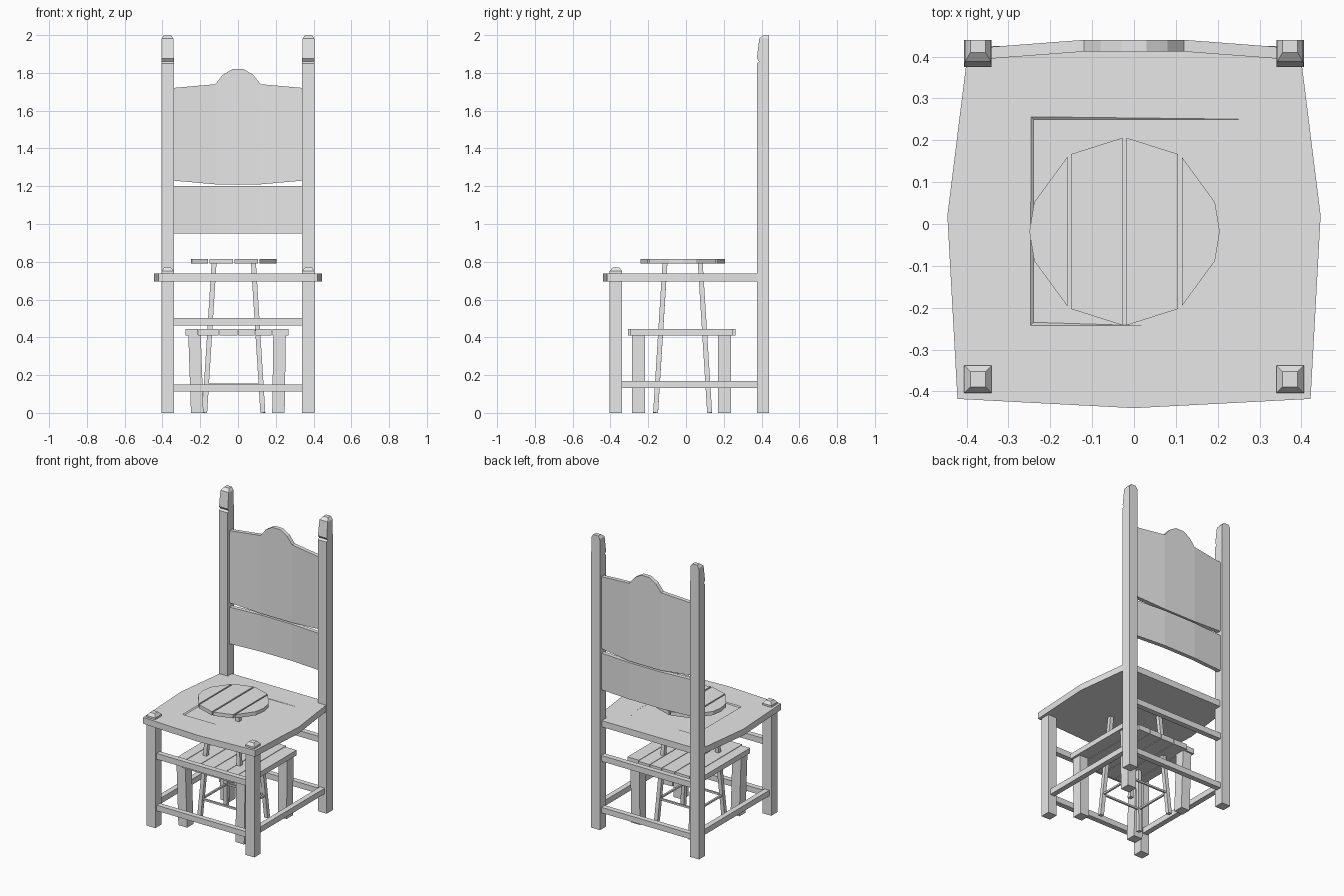
import bpy, bmesh
from mathutils import Vector

if "Cube" in bpy.data.objects:
    bpy.data.objects.remove(bpy.data.objects["Cube"], do_unlink=True)

grey = bpy.data.materials.new("plain grey wood")
grey.use_nodes = True
grey.diffuse_color = (0.8, 0.8, 0.8, 1)
grey.node_tree.nodes["Principled BSDF"].inputs["Base Color"].default_value = (0.8, 0.8, 0.8, 1)


def skin(name, rings):
    """Closed solid through a row of matching loops."""
    bm = bmesh.new()
    loops = [[bm.verts.new(p) for p in ring] for ring in rings]
    n = len(loops[0])
    for a, b in zip(loops, loops[1:]):
        for i in range(n):
            j = (i + 1) % n
            bm.faces.new((a[i], a[j], b[j], b[i]))
    bm.faces.new(loops[0])
    bm.faces.new(loops[-1])
    bmesh.ops.recalc_face_normals(bm, faces=bm.faces)
    mesh = bpy.data.meshes.new(name)
    bm.to_mesh(mesh)
    bm.free()
    mesh.materials.append(grey)
    obj = bpy.data.objects.new(name, mesh)
    bpy.context.collection.objects.link(obj)
    return obj


def rect(x0, x1, y0, y1, z):
    return [(x0, y0, z), (x1, y0, z), (x1, y1, z), (x0, y1, z)]


def box(name, x0, x1, y0, y1, z0, z1):
    return skin(name, [rect(x0, x1, y0, y1, z) for z in (z0, z1)])


def prism(name, outline, z0, z1):
    return skin(name, [[(x, y, z) for x, y in outline] for z in (z0, z1)])


def rod(name, a, b, r):
    """Square rod between two points."""
    a, b = Vector(a), Vector(b)
    d = (b - a).normalized()
    u = d.cross(Vector((0, 1, 0) if abs(d.y) < 0.7 else (1, 0, 0))).normalized() * r
    v = d.cross(u).normalized() * r
    return skin(name, [[p + u + v, p - u + v, p - u - v, p + u - v] for p in (a, b)])


SIDES = (("left", 1), ("right", -1))

# Chair legs and tall notched back posts
for side, s in SIDES:
    c = s * 0.373
    skin(side + "_front_leg", [
        rect(c - w, c + w, -0.371 - w, -0.371 + w, z)
        for w, z in ((0.033, 0), (0.033, 0.75), (0.018, 0.77))])
    skin(side + "_back_post", [
        rect(c - w, c + w, y, 0.44, z)
        for w, y, z in ((0.033, 0.375, 0), (0.033, 0.375, 1.85), (0.033, 0.388, 1.86),
                        (0.033, 0.375, 1.876), (0.031, 0.388, 1.982), (0.018, 0.41, 2.0))])
    box(side + "_stretcher", c - 0.018, c + 0.018, -0.345, 0.38, 0.132, 0.17)

# Front and back stretchers
for end, y in (("front", -0.371), ("back", 0.407)):
    box(end + "_lower_stretcher", -0.345, 0.345, y - 0.018, y + 0.018, 0.112, 0.15)
    box(end + "_upper_stretcher", -0.345, 0.345, y - 0.018, y + 0.018, 0.463, 0.503)

# Seat with a shallow dished centre
seat = prism("seat", [(-0.422, -0.418), (0, -0.44), (0.422, -0.418), (0.446, 0.02),
                      (0.4, 0.39), (0.34, 0.42), (-0.34, 0.42), (-0.4, 0.39),
                      (-0.446, 0.02)], 0.695, 0.738)
cutter = skin("seat_dish_cutter", [
    [(-0.24, -0.235, 0.731), (0.25, -0.25, 0.7375), (0.25, 0.25, 0.7375), (-0.24, 0.25, 0.733)],
    [(-0.255, -0.25, 0.745), (0.25, -0.25, 0.745), (0.25, 0.268, 0.745), (-0.255, 0.265, 0.745)]])
cutter.hide_render = True
cutter.hide_viewport = True
dish = seat.modifiers.new("dish", 'BOOLEAN')
dish.operation = 'DIFFERENCE'
dish.object = cutter


# Back panels, bowed backwards in the middle
def back_panel(name, half):
    stations = [(-x, b, t) for x, b, t in half] + [(x, b, t) for x, b, t in reversed(half)]
    rings = []
    for x, b, t in stations:
        y = 0.412 if abs(x) < 0.2 else 0.395
        rings.append([(x, y, b), (x, y + 0.028, b), (x, y + 0.028, t), (x, y, t)])
    skin(name, rings)


back_panel("crest_panel", [(0.345, 1.23, 1.72), (0.12, 1.21, 1.74),
                           (0.08, 1.21, 1.79), (0.03, 1.21, 1.82)])
back_panel("lower_back_panel", [(0.345, 0.95, 1.2), (0.12, 0.95, 1.2)])

# Small plank table underneath
edges = (-0.28, -0.21, -0.1, 0, 0.09, 0.18, 0.27)
for i, (a, b) in enumerate(zip(edges, edges[1:])):
    trim = 0.015 if i in (0, 5) else 0
    box("table_plank_%d" % (i + 1), a + 0.002, b - 0.002,
        -0.308 + trim, 0.262 - trim, 0.41, 0.445)
for side, s in SIDES:
    for end, y in (("front", -0.252), ("back", 0.203)):
        top, foot = -0.005 + s * 0.225, -0.001 + s * 0.215
        skin("table_%s_%s_leg" % (end, side), [
            rect(x - 0.033, x + 0.033, y - 0.034, y + 0.034, z)
            for x, z in ((foot, 0), (top, 0.412))])

# Tall round stool: four planks, splayed legs and thin rungs
CX, CY = -0.0225, -0.018
for side, s in SIDES:
    for part, half in (("inner", [(0.005, 0.224), (0.128, 0.185)]),
                       ("outer", [(0.137, 0.178), (0.216, 0.07), (0.2275, 0)])):
        lower = [(x, -y) for x, y in reversed(half) if y]
        prism("stool_%s_%s_plank" % (side, part),
              [(CX + s * x, CY + y) for x, y in half + lower], 0.79, 0.815)


def stool_point(sx, sy, z):
    k = 1 - z / 0.8
    return (CX + sx * (0.104 + 0.05 * k), CY + sy * (0.093 + 0.05 * k), z)


corners = [(1, -1), (1, 1), (-1, 1), (-1, -1)]
for i, c in enumerate(corners):
    d = corners[(i + 1) % 4]
    rod("stool_leg_%d" % (i + 1), stool_point(*c, 0), stool_point(*c, 0.795), 0.013)
    rod("stool_rung_%d" % (i + 1), stool_point(*c, 0.15), stool_point(*d, 0.15), 0.006)
